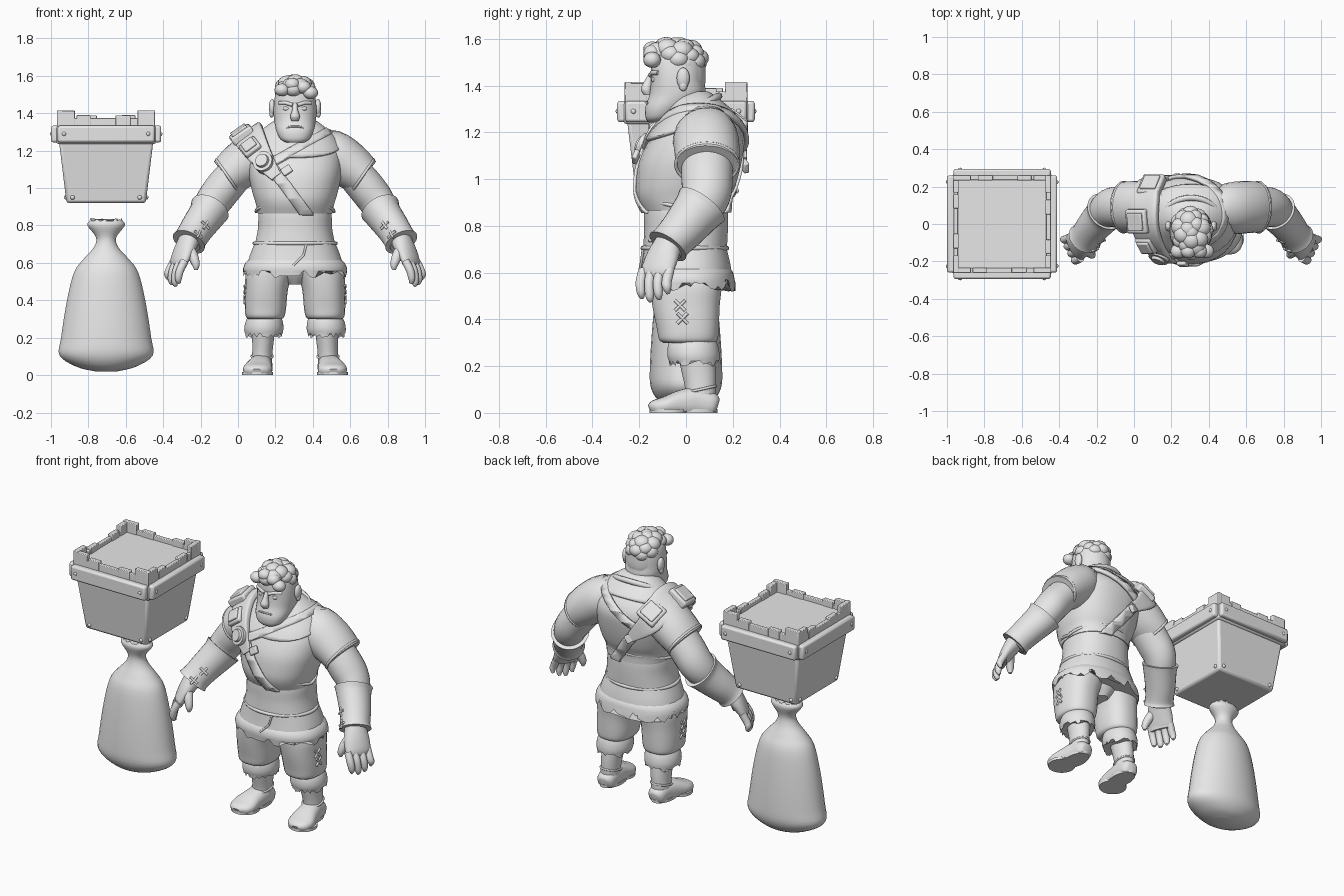
import bpy, bmesh, math, random
from mathutils import Vector, Matrix
from mathutils.bvhtree import BVHTree
random.seed(4)
if "Cube" in bpy.data.objects:
    bpy.data.objects.remove(bpy.data.objects["Cube"])
MAN, CARGO = 0.305, -0.705      # x centres of the figure and of the bucket and sack
grey = bpy.data.materials.new("plain grey")
grey.use_nodes = True
grey.diffuse_color = (0.8, 0.8, 0.8, 1)
grey.node_tree.nodes["Principled BSDF"].inputs["Base Color"].default_value = grey.diffuse_color
meshes = []
def place(name, data, x0=MAN, mirror=False):
    data.materials.append(grey)
    ob = bpy.data.objects.new(name, data)
    ob.location.x = x0
    bpy.context.collection.objects.link(ob)
    if mirror:
        ob.modifiers.new("Mirror", 'MIRROR')
    return ob
def finish(name, bm, bevel=0, **kw):
    bmesh.ops.recalc_face_normals(bm, faces=bm.faces)
    me = bpy.data.meshes.new(name)
    bm.to_mesh(me)
    meshes.append(place(name, me, **kw))
    if bevel:
        mod = meshes[-1].modifiers.new("Bevel", 'BEVEL')
        mod.width, mod.segments = bevel, 2
    return meshes[-1]
def spline(rows, sub):
    """Catmull-Rom through rows of numbers."""
    out, last = [], len(rows) - 1
    for i in range(last):
        quad = list(zip(*(rows[max(0, min(last, i + k))] for k in (-1, 0, 1, 2))))
        for t in (s / sub for s in range(sub)):
            out.append([q + t * (r - p) / 2 + t * t * (2 * p - 5 * q + 4 * r - s) / 2
                        + t ** 3 * (3 * q - p - 3 * r + s) / 2 for p, q, r, s in quad])
    return out + [list(rows[-1])]
def loft(name, rows, n=28, e=2, flat=False, ref=(1, 0, 0), sub=4, ragged=0, floor=-1, **kw):
    """Skin superellipse rings (x, y, z, rx, ry) set flat or square to their path."""
    bm, rings, pts = bmesh.new(), [], spline(rows, sub)
    for i, (x, y, z, rx, ry) in enumerate(pts):
        u, v = Vector((1, 0, 0)), Vector((0, 1, 0))
        if not flat:
            t = (Vector(pts[min(i + 1, len(pts) - 1)][:3]) - Vector(pts[max(i - 1, 0)][:3])).normalized()
            u = (Vector(ref) - t * t.dot(Vector(ref))).normalized()
            v = t.cross(u)
        rings.append([])
        for a in (math.tau * (k + 0.5) / n for k in range(n)):
            c, s = (math.copysign(abs(w) ** (2 / e), w) for w in (math.cos(a), math.sin(a)))
            co = Vector((x, y, z)) + u * c * max(rx, 0.002) + v * s * max(ry, 0.002)
            co.z = max(co.z + (random.uniform(-ragged, ragged) if i == len(pts) - 1 else 0), floor)
            rings[-1].append(bm.verts.new(co))
    for r, s in zip(rings, rings[1:]):
        for k in range(n):
            bm.faces.new((r[k], r[k - 1], s[k - 1], s[k]))
    bm.faces.new(rings[0])
    bm.faces.new(rings[-1])
    return finish(name, bm, **kw)
def balls(name, items, **kw):
    bm = bmesh.new()
    for loc, radii in items:
        m = Matrix.Translation(loc) @ Matrix.Diagonal((*radii, 1))
        bmesh.ops.create_uvsphere(bm, u_segments=16, v_segments=10, radius=1, matrix=m)
    finish(name, bm, **kw)
def boxes(name, items, **kw):
    """Boxes as (size, location, direction the box's top faces)."""
    bm = bmesh.new()
    for size, loc, up in items:
        z = Vector(up).normalized()
        y = (Vector((0, 1, 0)) - z * z.y).normalized()
        rot = Matrix((y.cross(z), y, z)).transposed().to_4x4()
        bmesh.ops.create_cube(bm, size=1, matrix=Matrix.Translation(loc) @ rot @ Matrix.Diagonal((*size, 1)))
    finish(name, bm, **kw)
def band(name, src, n, d, width, thick, keep=()):
    """Raised cloth: the slice of src between two planes."""
    bm, n = bmesh.new(), Vector(n).normalized()
    bm.from_mesh(src.data)
    for co, no in ((n * (d + width), n), (n * (d - width), -n), *keep):
        bmesh.ops.bisect_plane(bm, geom=bm.verts[:] + bm.edges[:] + bm.faces[:], plane_co=co, plane_no=no, clear_outer=True)
    mod = finish(name, bm).modifiers.new("Solidify", 'SOLIDIFY')
    mod.thickness, mod.offset = thick, 1
def cord(name, paths, r, cyclic=False, **kw):
    cu = bpy.data.curves.new(name, 'CURVE')
    cu.dimensions, cu.bevel_depth, cu.bevel_resolution, cu.use_fill_caps = '3D', r, 2, True
    for path in paths:
        sp = cu.splines.new('POLY')
        sp.points.add(len(path) - 1)
        sp.points.foreach_set("co", [w for co in path for w in (*co, 1)])
        sp.use_cyclic_u = cyclic
    place(name, cu, **kw)
def hoop(rx, ry, x, y, z, tilt=0, arch=0, lean=0):
    turns = [(math.cos(math.tau * k / 48), math.sin(math.tau * k / 48)) for k in range(48)]
    return [(x + rx * c, y + ry * s, z + tilt * s + arch * abs(s) + lean * c) for c, s in turns]
def laces(name, src, spots, size):
    """Crossed stitches laid on the surface of src."""
    tree, paths = BVHTree.FromPolygons([v.co for v in src.data.vertices], [p.vertices for p in src.data.polygons]), []
    for spot in spots:
        co, no = tree.find_nearest(Vector(spot))[:2]
        side = no.cross(Vector((0, 0, 1))).normalized()
        arms = [(side * s + side.cross(no)) * size for s in (1, -1)]
        paths += [[co + arm, co - arm] for arm in arms]
    cord(name, paths, 0.007, mirror=True)

# Torso and clothes
chest = loft("chest", [(0, 0, .865, .2, .185), (0, -.01, .92, .212, .2), (0, 0, .98, .23, .215), (0, .02, 1.08, .25, .22),
                       (0, .05, 1.18, .25, .2), (0, .06, 1.26, .21, .15), (0, .045, 1.33, .13, .09),
                       (0, .04, 1.36, .08, .05)], e=2.3, flat=True)
loft("waist", [(0, 0, .93, .18, .17), (0, 0, .86, .196, .18), (0, 0, .78, .2, .18), (0, -.005, .69, .218, .18)], e=2.3, flat=True)
cord("chest_hem", [hoop(.208, .192, 0, -.005, .875, arch=.045)], .009, cyclic=True)
cord("waist_hem", [hoop(.218, .18, 0, -.005, .705)], .01, cyclic=True)
loft("skirt", [(0, -.005, .71, .215, .178), (0, 0, .64, .243, .19), (0, 0, .575, .262, .2)], e=2.3, flat=True)
loft("skirt_fur", [(0, 0, .62, .245, .188), (0, 0, .6, .266, .202), (0, 0, .57, .278, .208), (0, .005, .545, .276, .208)],
     n=64, e=2.3, flat=True, ragged=.028, sub=2)
cord("skirt_overlap", [[(.06, -.184, .7), (.045, -.192, .64), (-.01, -.203, .585)]], .006)
band("mantle", chest, (0, -.3, 1), 1.24, .082, .016)
cord("collar", [hoop(.16, .13, 0, .01, 1.285, tilt=.07)], .016, cyclic=True)
loft("neck", [(0, .03, 1.2, .12, .1), (0, .015, 1.3, .09, .08), (0, 0, 1.42, .085, .08)], flat=True)

# Shoulder harness
band("diagonal_strap", chest, (.8, 0, .6), .567, .03, .012)
band("collar_strap", chest, (-.49, 0, .87), 1.045, .02, .02, [(Vector((-.14, 0, 0)), Vector((-1, 0, 0)))])
loft("shoulder_pad", [(-.1, -.2, 1.06, .03, .012), (-.19, -.14, 1.18, .065, .02), (-.245, -.02, 1.275, .085, .022),
                      (-.245, .12, 1.28, .085, .022), (-.22, .225, 1.19, .07, .02), (-.1, .25, 1.07, .03, .012)],
     e=5, ref=(.8, 0, .6))
for tag, size, spot, up in (("top", .13, (-.285, .015, 1.285), (-.55, -.15, .8)),
                            ("front", .1, (-.235, -.11, 1.215), (-.45, -.65, .6)),
                            ("back", .13, (-.21, .205, 1.235), (-.35, .65, .65))):
    lid = Vector(spot) + Vector(up) * .028
    boxes(tag + "_pouch", [((size, size, .05), spot, up)], bevel=.012)
    boxes(tag + "_pouch_flap", [((size * .72, size * .72, .02), lid, up)], bevel=.006)
disc, out = Vector((-.165, -.165, 1.135)), Vector((-.35, -.85, .35))
loft("round_clasp", [(*(disc + out * k), r, r) for k, r in ((-.03, .055), (.03, .055), (.03, .038), (.045, .034))], sub=1)
boxes("buckles", [((.055, .045, .022), (-.045, -.215, 1.095), (-.2, -1, .3)),
                  ((.05, .06, .025), (-.09, .25, 1.06), (-.3, 1, .2))], bevel=.006)

# Arms and hands
loft("sleeve", [(.08, .06, 1.2, .095, .105), (.19, .08, 1.185, .127, .137), (.29, .09, 1.12, .125, .14),
                (.365, .09, 1.06, .108, .135)], mirror=True)
cord("sleeve_hem", [hoop(.06, .133, .36, .09, 1.064, lean=.088)], .008, cyclic=True, mirror=True)
loft("arm", [(.28, .09, 1.12, .095, .11), (.375, .09, 1.01, .1, .11), (.435, .085, .93, .096, .105),
             (.48, .04, .85, .085, .09), (.565, -.075, .7, .06, .062)], mirror=True)
bracer = loft("bracer", [(.455, .068, .888, .108, .117), (.472, .045, .858, .098, .107), (.52, -.01, .79, .09, .095),
                         (.555, -.06, .735, .086, .087), (.568, -.078, .712, .093, .093)], mirror=True)
laces("bracer_laces", bracer, [(.46, -.12, .81), (.495, -.16, .765)], .02)
loft("palm", [(.565, -.075, .725, .062, .054), (.592, -.1, .67, .076, .046), (.618, -.122, .61, .078, .034),
              (.625, -.125, .58, .07, .024)], ref=(.5, .86, 0), mirror=True)
for k, (name, tip) in enumerate(zip(("index", "middle", "ring", "little"), (.49, .475, .485, .51))):
    x, y = .59 + .019 * k, -.182 + .037 * k
    loft(name + "_finger", [(x, y, .61, .022, .022), (x + .025, y - .012, .56, .022, .022), (x + .034, y - .01, tip + .025, .019, .019),
                            (x + .028, y - .005, tip, .008, .008)], n=12, mirror=True)
loft("thumb", [(.575, -.12, .685, .034, .034), (.545, -.15, .635, .028, .027), (.53, -.165, .59, .021, .021),
               (.53, -.165, .562, .009, .01)], n=12, mirror=True)

# Legs and feet
shorts = loft("shorts_leg", [(.1, 0, .66, .1, .15), (.135, 0, .56, .125, .155), (.152, 0, .46, .115, .145), (.158, .008, .36, .111, .133),
                             (.16, .01, .315, .104, .126), (.16, .012, .3, .09, .11)], e=2.4, flat=True, mirror=True)
loft("seat", [(0, .01, .66, .15, .15), (0, .01, .56, .13, .14), (0, .01, .485, .05, .09)], flat=True)
laces("shorts_laces", shorts, [(.3, -.03, .46), (.3, -.015, .405)], .022)
loft("fur_cuff", [(.162, .03, .32, .085, .095), (.165, .03, .285, .1, .108), (.167, .032, .245, .105, .112),
                  (.168, .035, .215, .098, .106)], n=40, flat=True, ragged=.018, sub=3, mirror=True)
loft("shin", [(.168, .04, .26, .065, .08), (.172, .055, .17, .057, .073), (.176, .062, .1, .054, .066), (.178, .06, .04, .056, .066)],
     flat=True, mirror=True)
loft("foot", [(.176, .135, .03, .03, .03), (.177, .115, .035, .052, .05), (.18, .05, .045, .06, .065), (.19, -.02, .04, .068, .058),
              (.2, -.09, .03, .078, .04), (.205, -.135, .022, .062, .032), (.206, -.155, .015, .03, .02)],
     e=2.4, floor=.004, mirror=True)
for name, x, y, rx, ry in (("heel_sole", .18, .03, .062, .105), ("toe_sole", .201, -.075, .083, .082)):
    loft(name, [(x, y, 0, rx, ry), (x, y, .017, rx, ry)], flat=True, sub=1, mirror=True)
cord("ankle_strap", [hoop(.056, .068, .176, .06, .1, tilt=.015)], .006, cyclic=True, mirror=True)

# Head
loft("head", [(0, -.125, 1.243, .045, .035), (0, -.113, 1.262, .078, .06), (0, -.085, 1.305, .1, .09), (0, -.04, 1.36, .112, .117),
              (0, -.038, 1.42, .115, .112), (0, -.038, 1.48, .11, .112), (0, -.038, 1.53, .096, .1), (0, -.038, 1.57, .05, .05)],
     e=2.3, flat=True)
loft("nose", [(0, -.145, 1.455, .012, .012), (0, -.16, 1.42, .015, .018), (0, -.17, 1.385, .026, .024), (0, -.163, 1.36, .02, .018)],
     n=16, flat=True)
balls("ears", [((.122, -.012, 1.432), (.018, .028, .045)), ((.125, -.012, 1.4), (.013, .018, .024))], mirror=True)
balls("eyes", [((.045, -.132, 1.425), (.02, .016, .014))], mirror=True)
cord("brows", [[(.014, -.152, 1.444), (.05, -.144, 1.456), (.085, -.118, 1.455)]], .01, mirror=True)
cord("mouth", [[(-.045, -.163, 1.324), (-.02, -.172, 1.329), (.02, -.172, 1.329), (.045, -.163, 1.324)]], .005)
curls = [((x, -.145, z), (.04, .038, .034)) for x, z in ((-.07, 1.525), (-.015, 1.555), (.045, 1.54), (.083, 1.51))]
for k in range(34):
    h, a = 1 - k / 21, k * math.pi * (3 - math.sqrt(5))
    w, size = math.sqrt(1 - h * h), random.uniform(.042, .052)
    if h > .2 or math.sin(a) * w > .1:
        curls.append(((.073 * w * math.cos(a), -.045 + .095 * w * math.sin(a), 1.512 + .058 * h), (size, size, size * .85)))
balls("curly_hair", curls)
loft("hair_back", [(0, 0, 1.375, .08, .075), (0, -.01, 1.43, .1, .095), (0, -.02, 1.52, .1, .1)], flat=True)

# Bucket with battlements
loft("bucket_body", [(0, 0, z, h * math.sqrt(2), h * math.sqrt(2)) for z, h in ((.92, .212), (1.25, .252))],
     n=4, flat=True, sub=1, x0=CARGO, bevel=.015)
planks, walls, bolts = [], [], []
def put(items, side, length, depth, height, along, away, z):
    size = (depth, length, height) if side % 2 else (length, depth, height)
    items.append((size, Matrix.Rotation(side * math.pi / 2, 3, 'Z') @ Vector((along, -away, z)), (0, 0, 1)))
for side in range(4):
    put(planks, side, .52, .045, .09, 0, .272, 1.289)
    put(walls, side, .52, .025, .07, 0, .248, 1.34)
    for along, length, top in ((-.215, .095, 1.412), (.215, .095, 1.416), (-.12, .075, 1.39), (.09, .08, 1.388)):
        put(walls, side, length, .03, top - 1.32, along, .247, (top + 1.32) / 2)
    for along, away, z in ((.225, .289, 1.29), (.18, .214, .95)):
        turn = Matrix.Rotation(side * math.pi / 2, 3, 'Z')
        bolts += [(turn @ Vector((s * along, -away, z)), (.012,) * 3) for s in (-1, 1)]
boxes("bucket_rim", [((.535, .535, .1), (0, 0, 1.285), (0, 0, 1))], x0=CARGO, bevel=.015)
boxes("bucket_floor", [((.48, .48, .03), (0, 0, 1.335), (0, 0, 1))], x0=CARGO)
boxes("rim_planks", planks, x0=CARGO, bevel=.012)
boxes("battlements", walls, x0=CARGO, bevel=.004)
balls("bolts", bolts, x0=CARGO)

# Tied sack
loft("sack", [(0, 0, z, rx, ry) for z, rx, ry in
              ((.02, .06, .05), (.045, .16, .11), (.105, .25, .15), (.2, .242, .155), (.4, .21, .142), (.55, .172, .122),
               (.62, .122, .09), (.68, .068, .06), (.735, .054, .05), (.8, .1, .07), (.828, .085, .06))],
     n=36, e=2, flat=True, ragged=.012, x0=CARGO)

# Smooth shading with sharp edges kept
bpy.ops.object.select_all(action='DESELECT')
for ob in meshes:
    ob.select_set(True)
bpy.context.view_layer.objects.active = meshes[0]
bpy.ops.object.shade_smooth_by_angle(angle=math.radians(40))
